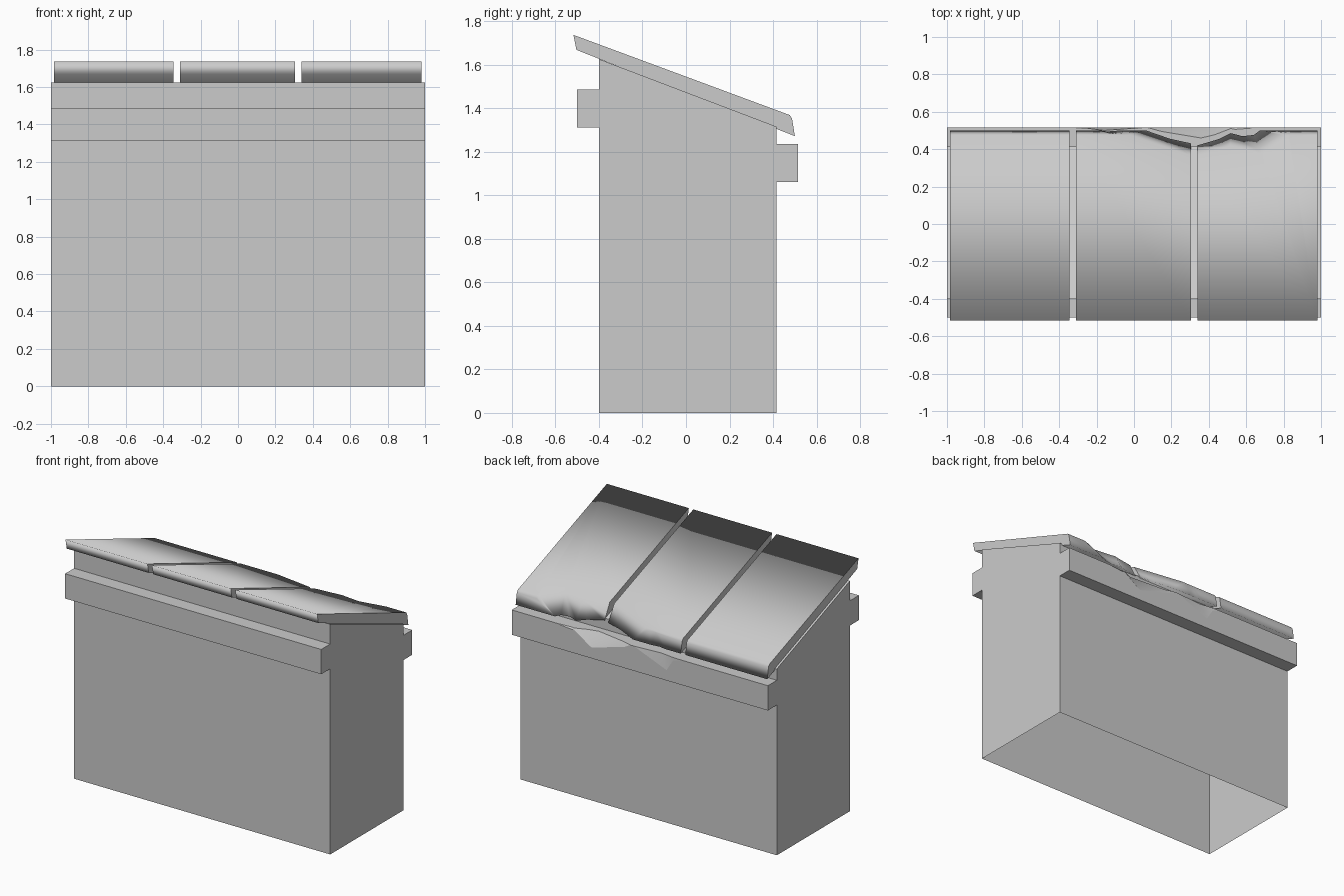
import bpy, bmesh
from mathutils import Vector

cube = bpy.data.objects.get("Cube")
if cube:
    bpy.data.objects.remove(cube, do_unlink=True)

stone = bpy.data.materials.new("pale_grey_stone")
stone.use_nodes = True
GREY = (0.6, 0.6, 0.6, 1)
stone.diffuse_color = GREY
stone.node_tree.nodes["Principled BSDF"].inputs["Base Color"].default_value = GREY


def prism(name, rings, smooth_sides=False):
    """Solid skinned through equal rings of points, capped at both ends."""
    bm = bmesh.new()
    loops = [[bm.verts.new(p) for p in ring] for ring in rings]
    n = len(loops[0])
    for a, b in zip(loops, loops[1:]):
        for i in range(n):
            j = (i + 1) % n
            bm.faces.new((a[i], a[j], b[j], b[i])).smooth = smooth_sides
    bm.faces.new(loops[0])
    bm.faces.new(loops[-1])
    bmesh.ops.recalc_face_normals(bm, faces=bm.faces)
    mesh = bpy.data.meshes.new(name)
    bm.to_mesh(mesh)
    bm.free()
    mesh.materials.append(stone)
    obj = bpy.data.objects.new(name, mesh)
    bpy.context.collection.objects.link(obj)
    return obj


def extrude(name, profile, x0, x1, smooth=False):
    return prism(name, [[(x, y, z) for y, z in profile] for x in (x0, x1)], smooth)


def chip(obj, cutter):
    mod = obj.modifiers.new("chip", 'BOOLEAN')
    mod.operation = 'DIFFERENCE'
    mod.solver = 'EXACT'
    mod.object = cutter
    bpy.context.view_layer.objects.active = obj
    bpy.ops.object.modifier_apply(modifier=mod.name)


# Wall with a ledge on the front and a lower one on the back
wall = extrude("wall", [
    (-0.40, 0), (-0.40, 1.31), (-0.50, 1.31), (-0.50, 1.485), (-0.40, 1.485),
    (-0.40, 1.625), (0.415, 1.315), (0.415, 1.235), (0.515, 1.235),
    (0.515, 1.06), (0.415, 1.06), (0.415, 0)], -1, 1)

# Three sloping coping slabs
SLAB = [(-0.517, 1.736), (-0.503, 1.667), (0.50, 1.271), (0.487, 1.352), (0.476, 1.368)]
slabs = [extrude(name, SLAB, x0, x1, True) for name, x0, x1 in (
    ("right_slab", -0.985, -0.345), ("middle_slab", -0.31, 0.305), ("left_slab", 0.34, 0.98))]

# Break line: (x, y) on the slab tops, then (x, z) on the back ledge
BREAK = [(-0.31, 0.505, -0.54, 1.15), (-0.10, 0.48, -0.24, 1.065),
         (0.30, 0.365, 0.11, 1.195), (0.50, 0.41, 0.38, 1.12),
         (0.68, 0.375, 0.52, 1.21), (0.82, 0.47, 0.62, 1.22),
         (0.87, 0.505, 0.72, 1.25)]
rings = []
for xt, y, xb, z in BREAK:
    top = Vector((xt, y, 1.736 - 0.37 * (y + 0.517)))
    low = Vector((xb, 0.515, z))
    reach = (top - low) * 0.12
    rings.append([top + reach, low - reach * 0.1 + Vector((0, 0.01, 0)),
                  Vector(((xt + xb) / 2, 0.75, 1.5))])
cutter = prism("break_cutter", rings, True)
for part in [wall] + slabs[1:]:
    chip(part, cutter)
bpy.data.objects.remove(cutter, do_unlink=True)

# Open underside
bm = bmesh.new()
bm.from_mesh(wall.data)
base = [f for f in bm.faces if f.calc_center_median().z < 0.001]
bmesh.ops.delete(bm, geom=base, context='FACES')
bm.to_mesh(wall.data)
bm.free()
